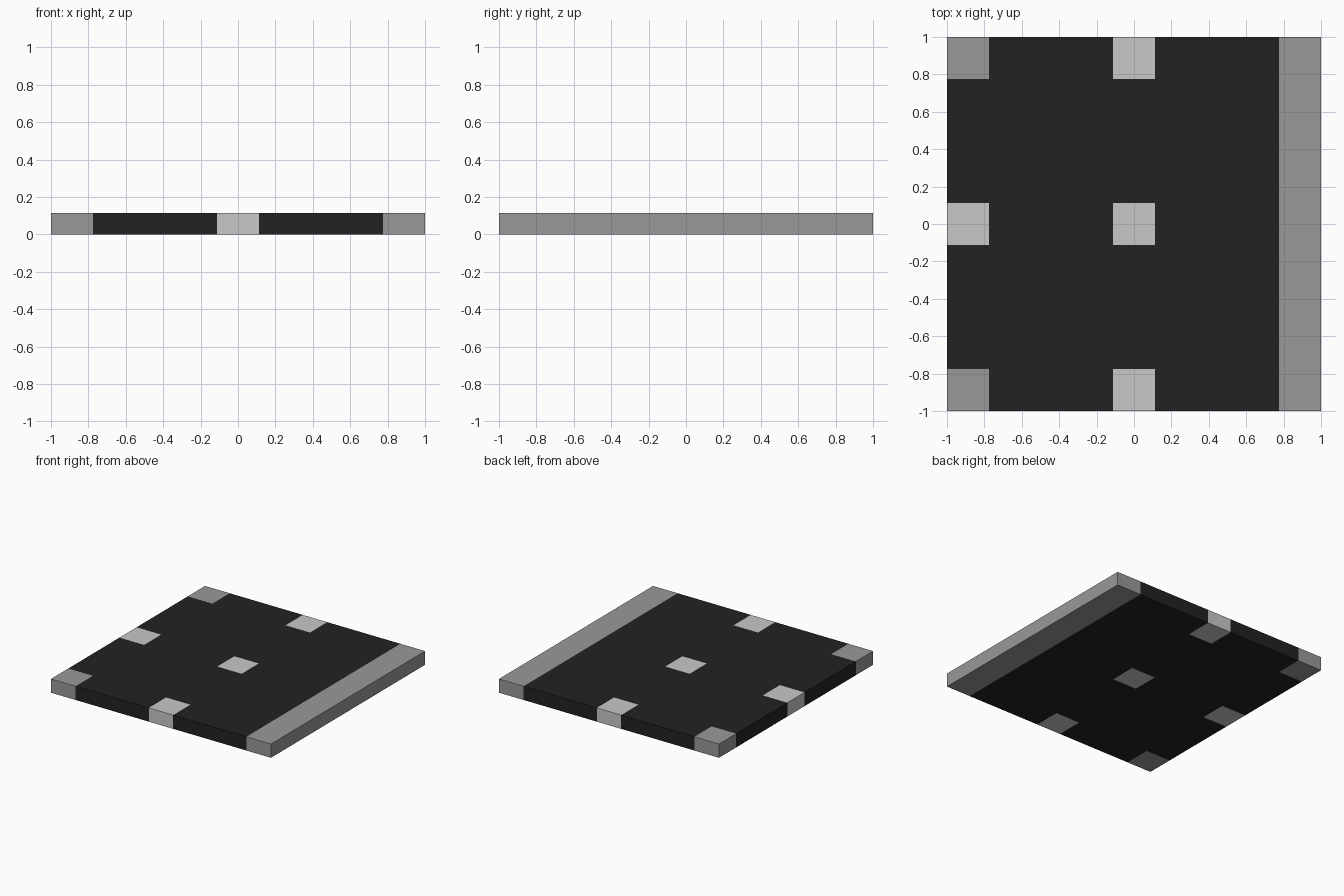
import bpy, bmesh
from mathutils import Vector

if "Cube" in bpy.data.objects:
    bpy.data.objects.remove(bpy.data.objects["Cube"])

HEIGHT = 0.113
INNER, OUTER = 0.111, 0.776   # centre pad half-width, inner edge of rim pads


def material(name, value):
    m = bpy.data.materials.new(name)
    m.diffuse_color = (value, value, value, 1)
    m.use_nodes = True
    m.node_tree.nodes["Principled BSDF"].inputs["Base Color"].default_value = m.diffuse_color
    return m


# Slab cut along the pad outlines
bm = bmesh.new()
bmesh.ops.create_cube(bm, size=1)
for v in bm.verts:
    v.co = Vector((v.co.x * 2, v.co.y * 2, (v.co.z + 0.5) * HEIGHT))
for axis in (Vector((1, 0, 0)), Vector((0, 1, 0))):
    for pos in (-OUTER, -INNER, INNER, OUTER):
        bmesh.ops.bisect_plane(bm, geom=bm.verts[:] + bm.edges[:] + bm.faces[:],
                               dist=1e-5, plane_co=axis * pos, plane_no=axis)


def band(t):
    """-1, 0 or 1 on a pad row, None between the rows."""
    if abs(t) < INNER:
        return 0
    return (1 if t > 0 else -1) if abs(t) > OUTER else None


# Colours: edge strip and corner pads mid grey, other pads light, the rest black
for f in bm.faces:
    c = f.calc_center_median()
    bx, by = band(c.x), band(c.y)
    if bx == 1:
        f.material_index = 1
    elif bx is None or by is None:
        f.material_index = 0
    elif bx == -1 and by != 0:
        f.material_index = 1
    else:
        f.material_index = 2

mesh = bpy.data.meshes.new("floor_plate")
bm.to_mesh(mesh)
bm.free()
for m in (material("black", 0.016), material("mid grey", 0.319), material("light grey", 0.578)):
    mesh.materials.append(m)
bpy.context.collection.objects.link(bpy.data.objects.new("floor_plate", mesh))
